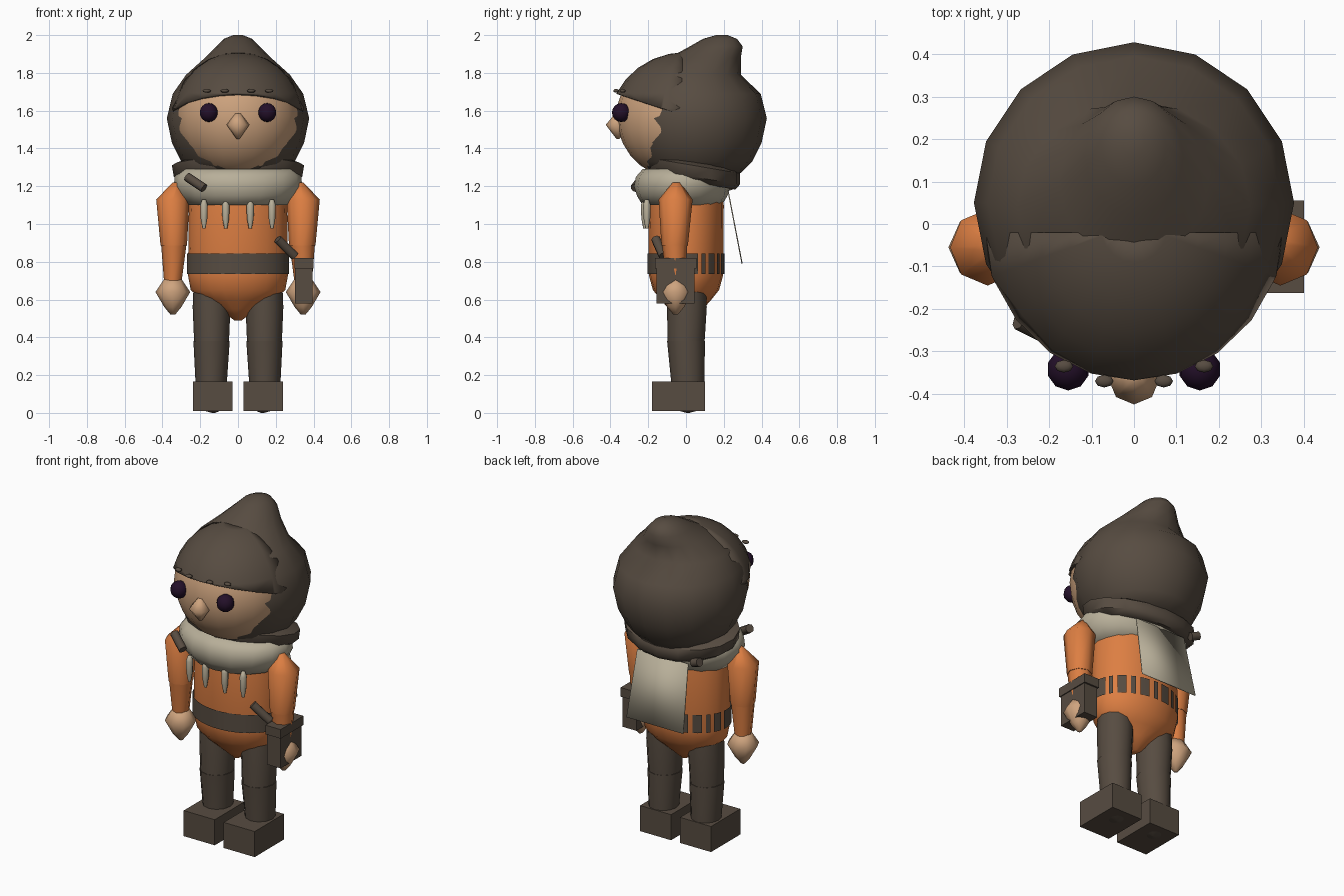
import bpy, bmesh, math
from mathutils import Vector, Matrix

cube = bpy.data.objects.get("Cube")
if cube:
    bpy.data.objects.remove(cube, do_unlink=True)


def material(name, r, g, b):
    m = bpy.data.materials.new(name)
    m.use_nodes = True
    m.diffuse_color = (r, g, b, 1)
    m.node_tree.nodes["Principled BSDF"].inputs["Base Color"].default_value = (r, g, b, 1)
    return m


BROWN = material("dark brown", 0.095, 0.072, 0.053)
ORANGE = material("orange", 0.72, 0.21, 0.055)
SKIN = material("skin", 0.62, 0.37, 0.21)
CREAM = material("cream", 0.48, 0.43, 0.32)
PURPLE = material("dark purple", 0.017, 0.005, 0.022)


def finish(bm, name, mat, angle=50):
    """Turn a bmesh into a named object, smooth with sharp edges kept."""
    bmesh.ops.recalc_face_normals(bm, faces=bm.faces)
    mesh = bpy.data.meshes.new(name)
    bm.to_mesh(mesh)
    bm.free()
    mesh.materials.append(mat)
    mesh.polygons.foreach_set("use_smooth", [True] * len(mesh.polygons))
    mesh.set_sharp_from_angle(angle=math.radians(angle))
    ob = bpy.data.objects.new(name, mesh)
    bpy.context.collection.objects.link(ob)
    return ob


def loft(name, mat, rings, seg=16, tilt=0.0, angle=50):
    """Join horizontal ellipses given as (z, x, y, rx, ry), bottom to top."""
    bm = bmesh.new()
    loops = []
    for z, x, y, rx, ry in rings:
        turn = [2 * math.pi * i / seg for i in range(seg)]
        loops.append([bm.verts.new((x + rx * math.cos(t), y + ry * math.sin(t),
                                    z + tilt * ry * math.sin(t))) for t in turn])
    for a, b in zip(loops, loops[1:]):
        for i in range(seg):
            j = (i + 1) % seg
            bm.faces.new((a[i], a[j], b[j], b[i]))
    bm.faces.new(loops[0][::-1])
    bm.faces.new(loops[-1])
    return finish(bm, name, mat, angle)


def ball(name, mat, at, size, seg=16, rings=10):
    bm = bmesh.new()
    bmesh.ops.create_uvsphere(bm, u_segments=seg, v_segments=rings, radius=1)
    bm.transform(Matrix.Translation(at) @ Matrix.Diagonal((*size, 1)))
    return finish(bm, name, mat, 80)


def box(name, mat, low, high):
    bm = bmesh.new()
    bmesh.ops.create_cube(bm, size=1)
    low, high = Vector(low), Vector(high)
    bm.transform(Matrix.Translation((low + high) / 2) @ Matrix.Diagonal((*(high - low), 1)))
    return finish(bm, name, mat)


def rod(name, mat, start, end, r1, r2, seg=8):
    start, end = Vector(start), Vector(end)
    way = end - start
    bm = bmesh.new()
    bmesh.ops.create_cone(bm, cap_ends=True, segments=seg, radius1=r1, radius2=r2,
                          depth=way.length)
    bm.transform(Matrix.Translation((start + end) / 2)
                 @ way.to_track_quat("Z", "Y").to_matrix().to_4x4())
    return finish(bm, name, mat)


# Head and pointed hood
ball("face", SKIN, (0, -0.035, 1.57), (0.332, 0.332, 0.332), 20, 14)
loft("hood", BROWN, [
    (1.27, 0, 0.05, 0.24, 0.24), (1.33, 0, 0.05, 0.30, 0.30),
    (1.43, 0, 0.05, 0.35, 0.35), (1.56, 0, 0.05, 0.377, 0.378),
    (1.69, 0, 0.05, 0.345, 0.345), (1.79, 0, 0.04, 0.275, 0.25),
    (1.88, 0, 0.10, 0.175, 0.19), (1.94, 0, 0.16, 0.115, 0.14),
    (1.98, 0, 0.18, 0.075, 0.09), (2.0, 0, 0.19, 0.025, 0.03)], angle=80)

# Front flap of the hood, cut along a sloping brim
bm = bmesh.new()
bmesh.ops.create_uvsphere(bm, u_segments=20, v_segments=14, radius=0.38)
bm.transform(Matrix.Translation((0, 0, 1.53)) @ Matrix.Diagonal((0.95, 1.07, 1, 1)))
for point, normal in (((0, -0.37, 1.69), (0, 0.32, 1)), ((0, -0.02, 1.6), (0, -1, 0))):
    bmesh.ops.bisect_plane(bm, geom=bm.verts[:] + bm.edges[:] + bm.faces[:],
                           plane_co=point, plane_no=normal, clear_inner=True)
flap = finish(bm, "hood_flap", BROWN, 80)
flap.modifiers.new("thickness", "SOLIDIFY").thickness = 0.02

# Eyes, nose and brim stitches
for side, s in (("left", 1), ("right", -1)):
    ball(side + "_eye", PURPLE, (s * 0.155, -0.342, 1.59), (0.05, 0.05, 0.05), 10, 8)
    for x, y in ((0.07, -0.37), (0.165, -0.335)):
        ball(side + "_brim_stitch", BROWN, (s * x, y, 1.705), (0.022, 0.015, 0.01), 8, 6)
loft("nose", SKIN, [(1.45, 0, -0.36, 0.008, 0.008), (1.525, 0, -0.365, 0.06, 0.06),
                    (1.585, 0, -0.36, 0.015, 0.015)], 8, angle=80)

# Cowl, fur collar and hanging teeth
loft("cowl", BROWN, [(1.22, 0, 0.04, 0.29, 0.22), (1.25, 0, 0.04, 0.34, 0.245),
                     (1.31, 0, 0.04, 0.35, 0.245), (1.33, 0, 0.04, 0.29, 0.22)], tilt=-0.17)
loft("fur_collar", CREAM, [(1.10, 0, -0.02, 0.27, 0.21), (1.15, 0, -0.02, 0.315, 0.24),
                           (1.20, 0, -0.02, 0.34, 0.255), (1.25, 0, -0.02, 0.335, 0.245),
                           (1.29, 0, -0.02, 0.30, 0.21)], angle=80)
for x in (-0.18, -0.065, 0.065, 0.18):
    y = -0.225 + abs(x) * 0.1
    loft("tooth", CREAM, [(0.975, x, y, 0.008, 0.008), (1.03, x, y, 0.018, 0.018),
                          (1.10, x, y, 0.02, 0.02), (1.13, x, y, 0.01, 0.01)], 8, angle=80)
rod("front_toggle", BROWN, (-0.27, -0.225, 1.25), (-0.18, -0.27, 1.19), 0.025, 0.025)
rod("back_toggle", BROWN, (-0.21, 0.23, 1.20), (-0.26, 0.24, 1.22), 0.025, 0.025)

# Torso
loft("torso", ORANGE, [
    (0.49, 0, 0, 0.02, 0.03), (0.55, 0, 0, 0.10, 0.09), (0.60, 0, 0, 0.19, 0.135),
    (0.65, 0, 0, 0.25, 0.175), (0.73, 0, 0, 0.265, 0.197), (1.10, 0, 0, 0.26, 0.2),
    (1.20, 0, 0, 0.24, 0.19)], 20, angle=80)

# Belt: whole at the front, broken into loops at the back
bm = bmesh.new()
count = 60
for i in range(count):
    ends = [2 * math.pi * k / count for k in (i, i + 1)]
    if math.sin(sum(ends) / 2) > 0.1 and i % 5 in (0, 3):
        continue
    p = [(0.271 * math.cos(t), 0.204 * math.sin(t)) for t in ends]
    bm.faces.new([bm.verts.new((x, y, z)) for (x, y), z in
                  ((p[0], 0.735), (p[1], 0.735), (p[1], 0.845), (p[0], 0.845))])
bmesh.ops.remove_doubles(bm, verts=bm.verts, dist=0.0005)
finish(bm, "belt", BROWN)

# Back flap hanging from the collar
bm = bmesh.new()
bm.faces.new([bm.verts.new(c) for c in ((-0.17, 0.225, 1.18), (0.17, 0.225, 1.18),
                                        (0.19, 0.3, 0.79), (-0.19, 0.3, 0.79))])
back_flap = finish(bm, "back_flap", CREAM)
back_flap.modifiers.new("thickness", "SOLIDIFY").thickness = 0.006

# Arms, hands, legs and boots
for side, s in (("left", 1), ("right", -1)):
    loft(side + "_upper_arm", ORANGE, [
        (0.885, s * 0.34, -0.06, 0.07, 0.07), (1.13, s * 0.345, -0.055, 0.088, 0.09),
        (1.22, s * 0.325, -0.05, 0.02, 0.02)], 8)
    loft(side + "_forearm", ORANGE, [
        (0.70, s * 0.345, -0.055, 0.047, 0.05), (0.89, s * 0.34, -0.06, 0.067, 0.067)], 8)
    loft(side + "_hand", SKIN, [
        (0.52, s * 0.345, -0.055, 0.012, 0.012), (0.56, s * 0.345, -0.055, 0.045, 0.045),
        (0.64, s * 0.345, -0.055, 0.092, 0.085), (0.71, s * 0.345, -0.055, 0.045, 0.045)],
        8, angle=80)
    loft(side + "_thigh", BROWN, [
        (0.37, s * 0.14, 0, 0.092, 0.098), (0.56, s * 0.14, 0.005, 0.1, 0.105),
        (0.68, s * 0.14, 0.005, 0.095, 0.1)], 12)
    loft(side + "_shin", BROWN, [
        (0.0, s * 0.13, 0.01, 0.008, 0.008), (0.02, s * 0.14, 0.01, 0.07, 0.08),
        (0.16, s * 0.142, 0.01, 0.083, 0.088), (0.38, s * 0.14, 0, 0.096, 0.1)], 12)
    x1, x2 = sorted((s * 0.03, s * 0.238))
    box(side + "_boot", BROWN, (x1, -0.18, 0.01), (x2, 0.1, 0.165))

# Pouch with a lid around the left hand, and a handle tucked into the belt
box("pouch", BROWN, (0.302, -0.155, 0.58), (0.394, 0.045, 0.77))
box("pouch_lid", BROWN, (0.298, -0.163, 0.765), (0.4, 0.055, 0.82))
rod("belt_handle", BROWN, (0.21, -0.16, 0.92), (0.3, -0.12, 0.83), 0.025, 0.025)
